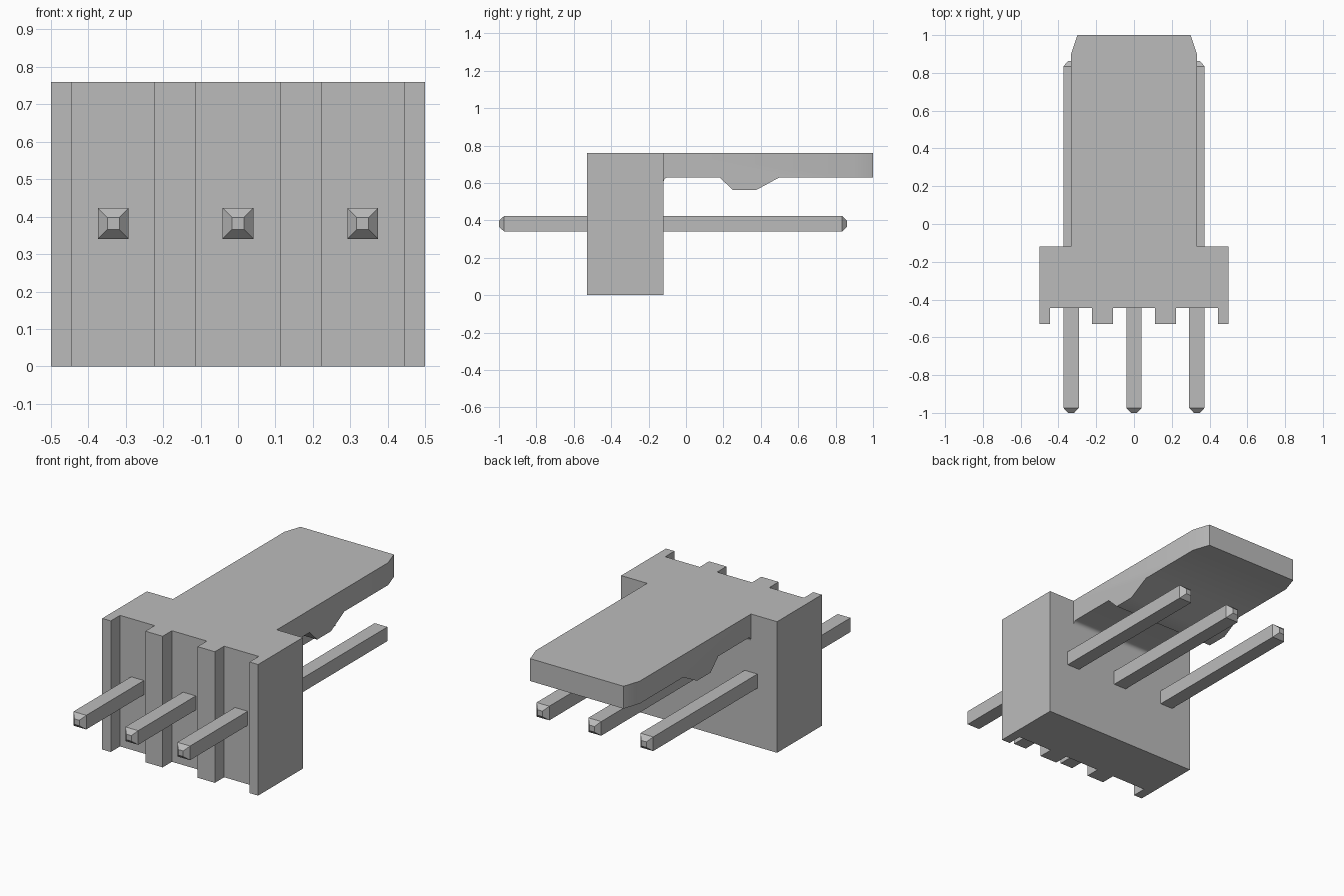
import bpy, bmesh, math
from mathutils import Vector

cube = bpy.data.objects.get("Cube")
if cube:
    bpy.data.objects.remove(cube, do_unlink=True)

grey = bpy.data.materials.new("light_grey_plastic")
grey.use_nodes = True
colour = (0.5, 0.5, 0.5, 1)
grey.diffuse_color = colour
grey.node_tree.nodes["Principled BSDF"].inputs["Base Color"].default_value = colour


def finish(bm, name):
    bmesh.ops.recalc_face_normals(bm, faces=bm.faces)
    for f in bm.faces:
        f.smooth = True
    mesh = bpy.data.meshes.new(name)
    bm.to_mesh(mesh)
    bm.free()
    mesh.set_sharp_from_angle(angle=math.radians(30))
    mesh.materials.append(grey)
    obj = bpy.data.objects.new(name, mesh)
    bpy.context.collection.objects.link(obj)
    return obj


def prism(points, offset):
    """Closed solid made by sweeping a flat outline along offset."""
    bm = bmesh.new()
    face = bm.faces.new([bm.verts.new(p) for p in points])
    result = bmesh.ops.extrude_face_region(bm, geom=[face], use_keep_orig=True)
    moved = [v for v in result["geom"] if isinstance(v, bmesh.types.BMVert)]
    bmesh.ops.translate(bm, verts=moved, vec=Vector(offset))
    return bm


HEIGHT = 0.76
BACK, WALL, RIB = -0.12, -0.445, -0.53

# Housing: ribbed plan outline, mirrored across the middle
half = [(0.5, BACK), (0.5, RIB), (0.445, RIB), (0.445, WALL),
        (0.223, WALL), (0.223, RIB), (0.112, RIB), (0.112, WALL)]
outline = half + [(-x, y) for x, y in reversed(half)]
finish(prism([(x, y, 0) for x, y in outline], (0, 0, HEIGHT)), "housing")

# Locking tab: side profile with a root fillet and a catch below
UNDER, CATCH, TAPER, HALF_W, R = 0.63, 0.562, 0.9, 0.333, 0.025
fillet = [(BACK + R - R * math.cos(a), UNDER - R + R * math.sin(a))
          for a in (math.radians(d) for d in range(0, 91, 18))]
profile = [(BACK, HEIGHT)] + fillet + [
    (0.18, UNDER), (0.25, CATCH), (0.375, CATCH), (0.5, UNDER),
    (1, UNDER), (1, HEIGHT)]
bm = prism([(-HALF_W, y, z) for y, z in profile], (2 * HALF_W, 0, 0))
bmesh.ops.bisect_plane(bm, geom=bm.verts[:] + bm.edges[:] + bm.faces[:],
                       plane_co=(0, TAPER, 0), plane_no=(0, 1, 0))
for v in bm.verts:
    if v.co.y > 0.99:
        v.co.x *= 0.9
finish(bm, "locking_tab")

# Pins: square rods with pointed, blunted ends
PIN, TIP, PIN_Z = 0.041, 0.016, 0.382
stations = [(-1, TIP), (-0.973, PIN), (0.835, PIN), (0.862, TIP)]
for name, px in (("right_pin", -0.333), ("middle_pin", 0), ("left_pin", 0.333)):
    bm = bmesh.new()
    rings = [[bm.verts.new((px + sx * r, y, PIN_Z + sz * r))
              for sx, sz in ((-1, -1), (1, -1), (1, 1), (-1, 1))]
             for y, r in stations]
    for a, b in zip(rings, rings[1:]):
        for i in range(4):
            j = (i + 1) % 4
            bm.faces.new((a[i], a[j], b[j], b[i]))
    bm.faces.new(rings[0])
    bm.faces.new(rings[-1])
    finish(bm, name)
